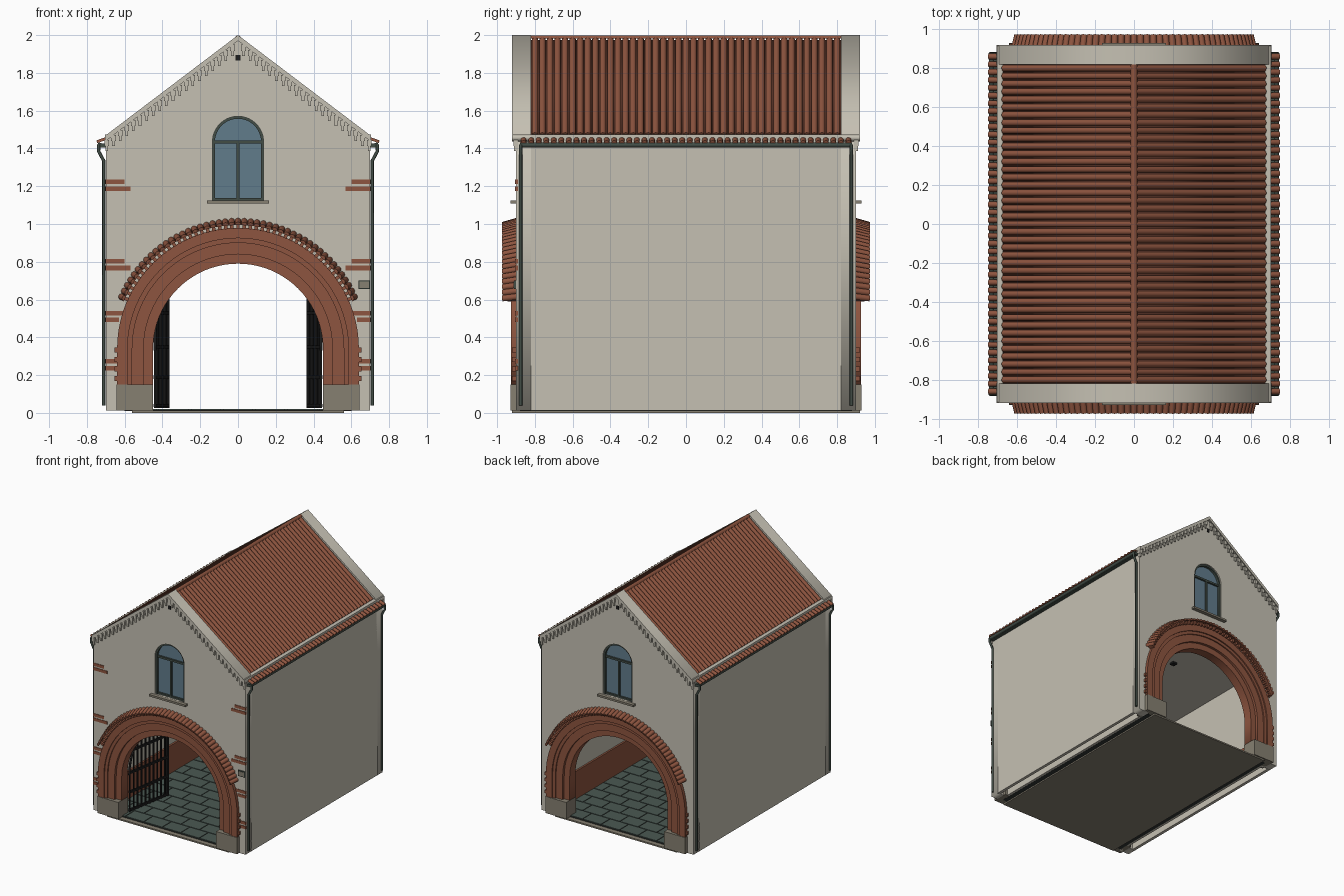
import bpy, bmesh, math
from mathutils import Matrix, Vector

cube = bpy.data.objects.get("Cube")
if cube:
    bpy.data.objects.remove(cube, do_unlink=True)


def material(name, *rgb):
    m = bpy.data.materials.new(name)
    m.use_nodes = True
    m.diffuse_color = (*rgb, 1)
    m.node_tree.nodes["Principled BSDF"].inputs["Base Color"].default_value = (*rgb, 1)
    return m


PLASTER = material("plaster", .56, .53, .45)
BRICK = material("brick red", .27, .09, .05)
PAN = material("dark terracotta", .14, .048, .03)
STONE = material("grey stone", .24, .215, .165)
METAL = material("green grey metal", .055, .075, .062)
GLASS = material("blue glass", .12, .2, .26)
IRON = material("black iron", .012, .012, .012)
PAVING = material("green paving", .07, .1, .085)
GROUT = material("dark grout", .03, .036, .032)


def finish(name, mesh, mat):
    mesh.materials.clear()
    mesh.materials.append(mat)
    ob = bpy.data.objects.new(name, mesh)
    bpy.context.collection.objects.link(ob)
    return ob


def from_bmesh(name, bm, mat):
    bmesh.ops.recalc_face_normals(bm, faces=bm.faces)
    mesh = bpy.data.meshes.new(name)
    bm.to_mesh(mesh)
    bm.free()
    return finish(name, mesh, mat)


def add_box(bm, xs, ys, zs, turn=Matrix()):
    lo, hi = zip(*(sorted(p) for p in (xs, ys, zs)))
    lo, hi = Vector(lo), Vector(hi)
    place = Matrix.Translation((lo + hi) / 2) @ Matrix.Diagonal((*(hi - lo), 1))
    bmesh.ops.create_cube(bm, size=1, matrix=turn @ place)


def box(name, xs, ys, zs, mat):
    bm = bmesh.new()
    add_box(bm, xs, ys, zs)
    return from_bmesh(name, bm, mat)


def add_tile(bm, p0, p1, r, up, n=6):
    # half-round tile from p0 to p1
    p0, p1, up = Vector(p0), Vector(p1), Vector(up)
    axis = (p1 - p0).normalized()
    side = axis.cross(up).normalized()
    up = side.cross(axis)
    rings = []
    for p in (p0, p1):
        rings.append([bm.verts.new(p + r * (side * math.cos(math.pi * i / n) + up * math.sin(math.pi * i / n)))
                      for i in range(n + 1)])
    a, b = rings
    for i in range(n):
        bm.faces.new((a[i], a[i + 1], b[i + 1], b[i])).smooth = True
    bm.faces.new(a)
    bm.faces.new(b)
    bm.faces.new((a[0], a[n], b[n], b[0]))


def curve_mesh(name, loops, mat, matrix=Matrix(), flat=True, **settings):
    cu = bpy.data.curves.new(name, 'CURVE')
    cu.dimensions = '2D' if flat else '3D'
    for key, value in settings.items():
        setattr(cu, key, value)
    for pts in loops:
        sp = cu.splines.new('POLY')
        sp.points.add(len(pts) - 1)
        for q, p in zip(sp.points, pts):
            q.co = (*p, 0, 1) if flat else (*p, 1)
        sp.use_cyclic_u = flat
    tmp = bpy.data.objects.new(name + "_path", cu)
    mesh = bpy.data.meshes.new_from_object(tmp)
    mesh.transform(matrix)
    bpy.data.objects.remove(tmp)
    bpy.data.curves.remove(cu)
    mesh.name = name
    return finish(name, mesh, mat)


def plate(name, loops, y0, y1, mat):
    # x-z outlines (later ones are holes) extruded in y
    m = Matrix.Translation((0, (y0 + y1) / 2, 0)) @ Matrix.Rotation(math.pi / 2, 4, 'X')
    return curve_mesh(name, loops, mat, m, fill_mode='BOTH', extrude=abs(y1 - y0) / 2)


def pipe(name, pts, r, mat):
    return curve_mesh(name, [pts], mat, flat=False, bevel_depth=r, bevel_resolution=2,
                      fill_mode='FULL', use_fill_caps=True)


def arch(r, zc, z0, n=40):
    arc = [(r * math.cos(math.pi * i / n), zc + r * math.sin(math.pi * i / n)) for i in range(n + 1)]
    return [(r, z0)] + arc + [(-r, z0)]


def band(r0, r1, zc, z0):
    return arch(r1, zc, z0) + arch(r0, zc, z0)[::-1]


PITCH = .757
ZC = .34          # spring line of the gateway
WZ = 1.435        # spring line of the window

for s, end in ((-1, "front"), (1, "back")):
    # gable wall with gateway and window openings
    opening = arch(.6, ZC, .012)
    wall = [(.7, .012), (.7, 1.45), (0, 1.98), (-.7, 1.45), (-.7, .012)] + opening[::-1]
    plate(end + "_gable_wall", [wall, arch(.135, WZ, 1.125)], s * .9, s * .82, PLASTER)
    plate(end + "_gable_coping", [[(.705, 1.466), (0, 2), (-.705, 1.466), (-.705, 1.436),
                                   (0, 1.97), (.705, 1.436)]], s * .92, s * .82, PLASTER)
    box(end + "_gable_vent", (-.012, .012), (s * .89, s * .904), (1.865, 1.895), IRON)

    # stepped frieze below the rake
    bm = bmesh.new()
    for i in range(20):
        for m in (-1, 1):
            for row, w in ((.026, .024), (.05, .014)):
                x = .012 + i * .035 + row * .2
                z = 1.97 - PITCH * x - row
                add_box(bm, (m * x, m * (x + w)), (s * .89, s * (.918 - row * .15)), (z - .014, z + .018))
    from_bmesh(end + "_frieze", bm, PLASTER)

    # arched window
    plate(end + "_window_glass", [arch(.134, WZ, 1.125)], s * .87, s * .86, GLASS)
    bm = bmesh.new()
    add_box(bm, (-.007, .007), (s * .865, s * .885), (1.125, WZ))
    add_box(bm, (-.13, .13), (s * .865, s * .885), (WZ - .008, WZ + .008))
    add_box(bm, (-.13, .13), (s * .865, s * .885), (1.125, 1.138))
    from_bmesh(end + "_window_bars", bm, METAL)
    plate(end + "_window_frame", [band(.122, .136, WZ, 1.125)], s * .865, s * .89, METAL)
    box(end + "_window_sill", (-.165, .165), (s * .86, s * .93), (1.108, 1.124), STONE)

    # stepped brick gateway on stone feet
    for k, (r0, r1, y) in enumerate(((.585, .64, .926), (.56, .59, .916), (.5, .565, .906), (.45, .505, .885))):
        plate(f"{end}_arch_ring_{k + 1}", [band(r0, r1, ZC, .15)], s * y, s * .81, BRICK)
    bm = bmesh.new()
    for m in (-1, 1):
        add_box(bm, (m * .45, m * .642), (s * .8, s * .93), (.012, .15))
    from_bmesh(end + "_arch_feet", bm, STONE)
    bm = bmesh.new()
    for m in (-1, 1):
        for k in range(4):
            add_box(bm, (m * .62, m * .655), (s * .89, s * .92), (.17 + k * .05, .195 + k * .05))
    from_bmesh(end + "_arch_toothing", bm, BRICK)

    # radial tile hood with dentils
    tiles, dentils = bmesh.new(), bmesh.new()
    count = 46
    for i in range(count + 1):
        a = math.radians(24 + 132 * i / count)
        d = Vector((math.cos(a), 0, math.sin(a)))
        c = Vector((0, 0, ZC))
        add_tile(tiles, c + d * .677 + Vector((0, s * .89, 0)), c + d * .654 + Vector((0, s * .97, 0)), .017, d)
        turn = Matrix.Translation(c) @ Matrix.Rotation(-a, 4, 'Y')
        add_box(dentils, (.635, .668 - .01 * (i % 2)), (s * .89, s * .945), (-.009, .009), turn)
    from_bmesh(end + "_hood_tiles", tiles, BRICK)
    from_bmesh(end + "_hood_dentils", dentils, BRICK)

# exposed bricks at the front corners, house plaque
bm = bmesh.new()
for m in (-1, 1):
    for z in (1.175, .755, .48, .225):
        add_box(bm, (m * .57 if z > .7 else m * .63, m * .702), (-.89, -.904), (z, z + .024))
        add_box(bm, (m * (.6 if z > .7 else .61), m * .702), (-.89, -.904), (z + .036, z + .06))
from_bmesh("front_corner_bricks", bm, BRICK)
box("plaque", (.637, .7), (-.898, -.91), (.655, .702), METAL)
box("plaque_face", (.643, .694), (-.909, -.912), (.661, .696), STONE)

for m, side in ((1, "left"), (-1, "right")):
    # hollow side wall, eaves, gutter and downpipes
    box(side + "_outer_wall", (m * .675, m * .7), (-.83, .83), (.012, 1.455), PLASTER)
    box(side + "_inner_wall", (m * .6, m * .62), (-.83, .83), (.012, .88), PLASTER)
    box(side + "_wainscot", (m * .585, m * .6), (-.82, .82), (.02, .25), BRICK)
    box(side + "_eaves_coping", (m * .672, m * .704), (-.915, .915), (1.455, 1.474), PLASTER)
    pipe(side + "_gutter", [(m * .732, -.88, 1.418), (m * .732, .88, 1.418)], .013, METAL)
    box(side + "_gutter_board", (m * .698, m * .73), (-.88, .88), (1.405, 1.425), METAL)
    for s, end in ((-1, "front"), (1, "back")):
        y = s * .875
        pipe(f"{side}_{end}_downpipe", [(m * .738, y, 1.42), (m * .738, y, 1.385), (m * .711, y, 1.335),
                                        (m * .711, y, .04)], .009, METAL)
    bm = bmesh.new()
    for i in range(44):
        y = -.86 + i * .04
        add_tile(bm, (m * .69, y, 1.448), (m * .745, y, 1.428), .015, (0, 0, 1))
    from_bmesh(side + "_eaves_tiles", bm, BRICK)

    # main roof tiles
    bm = bmesh.new()
    for i in range(41):
        y = -.8 + i * .04
        add_tile(bm, (0, y, 1.978), (m * .67, y, 1.978 - PITCH * .67), .0165, (m * PITCH, 0, 1))
    from_bmesh(side + "_roof_tiles", bm, BRICK)

plate("roof_deck", [[(.68, 1.455), (0, 1.975), (-.68, 1.455)]], -.82, .82, PAN)
bm = bmesh.new()
add_tile(bm, (0, -.82, 1.982), (0, .82, 1.982), .017, (0, 0, 1))
from_bmesh("ridge_tile", bm, BRICK)

# passage ceiling with two spots
box("ceiling", (-.62, .62), (-.83, .83), (.87, .89), PLASTER)
bm = bmesh.new()
for m in (-1, 1):
    add_box(bm, (-.02, .02), (m * .46, m * .5), (.855, .872))
from_bmesh("ceiling_spots", bm, IRON)

# floor slab and staggered paving
box("floor_slab", (-.56, .56), (-.92, .92), (0, .012), STONE)
box("floor_bed", (-.6, .6), (-.88, .88), (.011, .016), GROUT)
bm = bmesh.new()
for j in range(14):
    y = -.875 + j * .125
    for i in range(-4, 5):
        x = i * .17 + .085 * (j % 2)
        x0, x1 = max(x - .08, -.595), min(x + .08, .595)
        if x1 - x0 > .02:
            add_box(bm, (x0, x1), (y + .005, y + .12), (.014, .02))
from_bmesh("paving", bm, PAVING)

# open iron gate leaves that follow the arch
R, W = .44, .42


def leaf_top(u):
    return ZC + math.sqrt(R * R - (R - u) ** 2) - .01


for m, side in ((1, "left"), (-1, "right")):
    end = Vector((m * .37, -.39))
    start = Vector((m * .44, -.8))
    d = end - start
    turn = Matrix.Translation((*start, 0)) @ Matrix.Rotation(math.atan2(d.y, d.x), 4, 'Z')
    bm = bmesh.new()
    for i in range(10):
        u = .006 + i * W / 10
        add_box(bm, (u - .005, u + .005), (-.005, .005), (.025, leaf_top(u)), turn)
    add_box(bm, (W - .016, W), (-.008, .008), (.025, leaf_top(W)), turn)
    for z in (.03, .18, .34, .52):
        u = 0 if z <= ZC else R - math.sqrt(R * R - (z - ZC) ** 2)
        add_box(bm, (u, W), (-.007, .007), (z, z + .018), turn)
    from_bmesh(side + "_gate_bars", bm, IRON)
    rail = [turn @ Vector((W * (i / 12) ** 2, 0, leaf_top(W * (i / 12) ** 2))) for i in range(13)]
    pipe(side + "_gate_top_rail", rail, .008, IRON)
